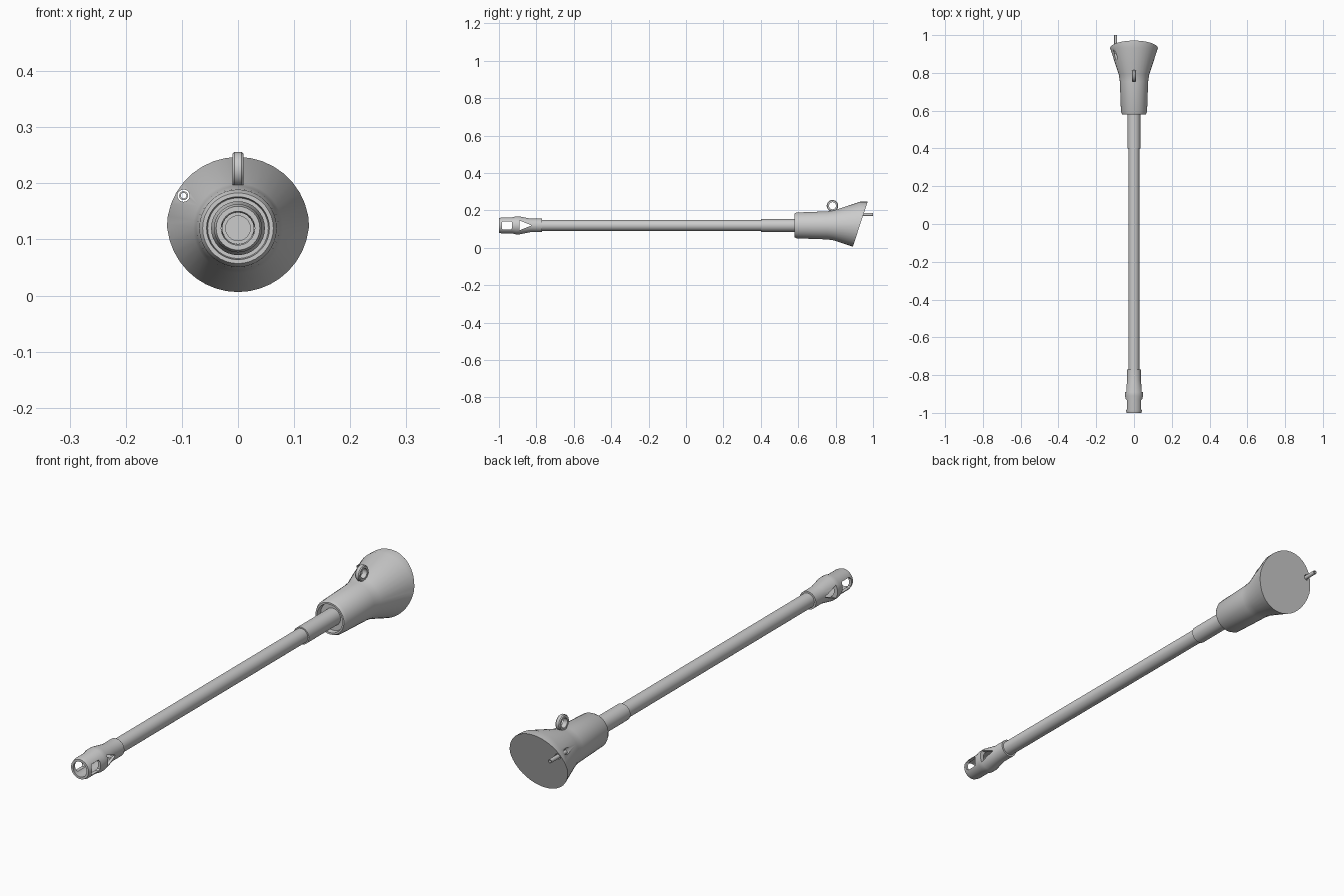
import bpy, bmesh, math
from mathutils import Vector

if "Cube" in bpy.data.objects:
    bpy.data.objects.remove(bpy.data.objects["Cube"])

AXIS_Z = 0.12
grey = bpy.data.materials.new("plain grey")
grey.diffuse_color = (0.6, 0.6, 0.6, 1)
grey.use_nodes = True
grey.node_tree.nodes["Principled BSDF"].inputs["Base Color"].default_value = grey.diffuse_color


def make(name, bm):
    bmesh.ops.recalc_face_normals(bm, faces=bm.faces)
    me = bpy.data.meshes.new(name)
    bm.to_mesh(me)
    bm.free()
    me.materials.append(grey)
    ob = bpy.data.objects.new(name, me)
    bpy.context.collection.objects.link(ob)
    return ob


def lathe(profile, sides=32, x=0.0, z=AXIS_Z, closed=False):
    """Revolve (radius, y) points about a line parallel to y."""
    bm = bmesh.new()
    rings = []
    for r, y in profile:
        if r == 0:
            rings.append([bm.verts.new((x, y, z))] * sides)
        else:
            rings.append([bm.verts.new((x + r * math.cos(a), y, z + r * math.sin(a)))
                          for a in (2 * math.pi * i / sides for i in range(sides))])
    pairs = list(zip(rings, rings[1:])) + ([(rings[-1], rings[0])] if closed else [])
    for p, q in pairs:
        for i in range(sides):
            j = (i + 1) % sides
            bm.faces.new(list(dict.fromkeys((p[i], p[j], q[j], q[i]))))
    return bm


def prism(name, outline, half):
    """Extrude a (y, z) outline along x."""
    bm = bmesh.new()
    a = [bm.verts.new((-half, y, z + AXIS_Z)) for y, z in outline]
    b = [bm.verts.new((half, y, z + AXIS_Z)) for y, z in outline]
    bm.faces.new(a)
    bm.faces.new(b)
    for i in range(len(a)):
        j = (i + 1) % len(a)
        bm.faces.new((a[i], a[j], b[j], b[i]))
    return make(name, bm)


def cut(ob, cutter):
    mod = ob.modifiers.new("cut", 'BOOLEAN')
    mod.operation, mod.solver, mod.object = 'DIFFERENCE', 'EXACT', cutter
    activate(ob)
    bpy.ops.object.modifier_apply(modifier=mod.name)
    bpy.data.objects.remove(cutter)


def activate(ob):
    bpy.ops.object.select_all(action='DESELECT')
    bpy.context.view_layer.objects.active = ob
    ob.select_set(True)


def smooth(ob):
    activate(ob)
    bpy.ops.object.shade_smooth_by_angle(angle=math.radians(30))


# Barrel with a shallow bore, and the thicker sleeve behind it
barrel = make("barrel", lathe([(0, -0.80), (0.022, -0.80), (0.022, -0.82), (0.029, -0.82),
                               (0.029, 0.42), (0, 0.42)]))
sleeve = make("sleeve", lathe([(0, 0.40), (0.034, 0.40), (0.034, 0.62), (0, 0.62)]))

# Hollow muzzle with side windows
muzzle = make("muzzle", lathe([(0.030, -1.0), (0.039, -1.0), (0.043, -0.985), (0.043, -0.93),
                               (0.048, -0.91), (0.048, -0.89), (0.036, -0.83), (0.036, -0.77),
                               (0.028, -0.77), (0.028, -0.83), (0.032, -0.88), (0.032, -0.985)],
                              closed=True))
cut(muzzle, prism("square_window_cutter", [(-0.98, -0.022), (-0.985, -0.015), (-0.985, 0.015), (-0.98, 0.022),
                                           (-0.935, 0.022), (-0.93, 0.015), (-0.93, -0.015), (-0.935, -0.022)], 0.1))
cut(muzzle, prism("pointed_window_cutter", [(-0.89, -0.026), (-0.89, 0.026), (-0.83, 0.002), (-0.83, -0.002)], 0.1))

# Flared mount with a recessed front, sliced by a slanted plane at the back
bm = lathe([(0, 0.60), (0.054, 0.60), (0.056, 0.58), (0.063, 0.58), (0.069, 0.592), (0.075, 0.755),
            (0.080, 0.79), (0.127, 0.932), (0.127, 1.02), (0, 1.02)], sides=36)
bmesh.ops.bisect_plane(bm, geom=bm.verts[:] + bm.edges[:] + bm.faces[:], dist=1e-5,
                       plane_co=Vector((0, 0.931, 0.125)), plane_no=Vector((0, 0.244, -0.08)).normalized(),
                       clear_outer=True)
bmesh.ops.holes_fill(bm, edges=[e for e in bm.edges if e.is_boundary], sides=0)
mount = make("flared_mount", bm)

# Guide hole through the flare, and the small tube in it
PIN = dict(x=-0.097, z=0.178)
cut(mount, make("guide_hole_cutter", lathe([(0, 0.7), (0.011, 0.7), (0.011, 1.1), (0, 1.1)], 20, **PIN)))
pin = make("guide_tube", lathe([(0.005, 0.90), (0.008, 0.90), (0.008, 1.0), (0.005, 1.0)],
                               16, closed=True, **PIN))

# Lifting eye on top: a flat ring standing in the y-z plane
bm = lathe([(0.019, -0.01), (0.028, -0.01), (0.031, -0.006), (0.031, 0.006), (0.028, 0.01), (0.019, 0.01)],
           24, z=0, closed=True)
for v in bm.verts:
    x, y, z = v.co
    v.co = (y, x + 0.783, z + 0.225)
eye = make("lifting_eye", bm)

for ob in (barrel, sleeve, muzzle, mount, pin, eye):
    smooth(ob)
